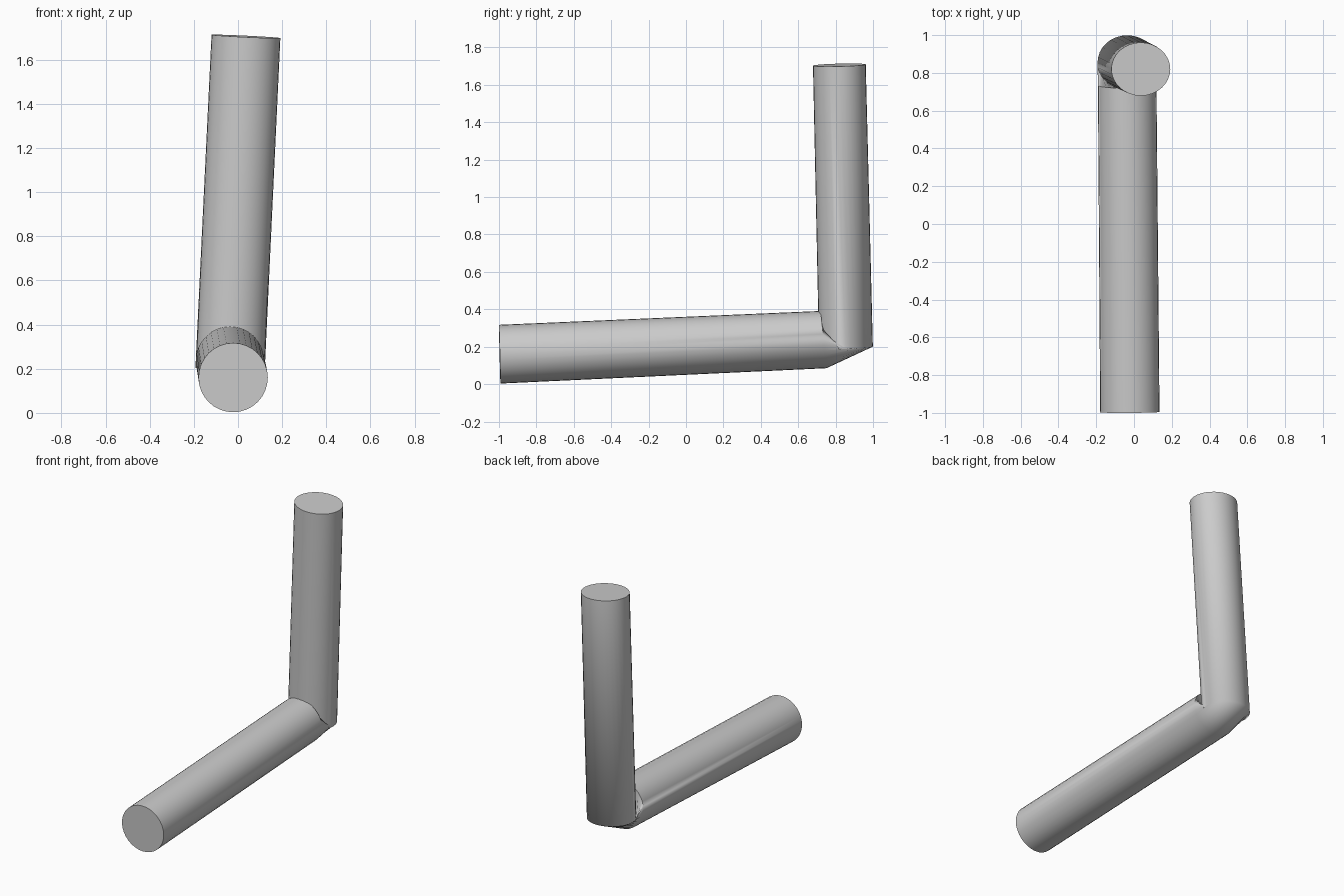
import bpy, bmesh
from math import sin, cos, pi, radians
from mathutils import Vector

if "Cube" in bpy.data.objects:
    bpy.data.objects.remove(bpy.data.objects["Cube"])

SIDES = 32

# Cross-sections along the bent rod: centre, sideways half-axis, up/forward half-axis
sections = [
    ((-0.022, -0.996, 0.160), (0.157, 0.001, 0.0), (0.0, -0.004, 0.157)),   # front end
    ((-0.036, 0.735, 0.238), (0.155, 0.001, 0.0), (0.0, -0.016, 0.153)),    # end of level arm
    ((-0.036, 0.855, 0.197), (0.157, 0.0, -0.0075), (0.0, -0.144, -0.0035)),  # foot of upright
    ((0.036, 0.820, 1.706), (0.156, 0.0, -0.0075), (0.0, -0.141, -0.0035)),   # top end
]

bm = bmesh.new()
rings = []
for centre, u, v in sections:
    c, u, v = Vector(centre), Vector(u), Vector(v)
    rings.append([bm.verts.new(c + u * cos(2 * pi * i / SIDES) + v * sin(2 * pi * i / SIDES))
                  for i in range(SIDES)])

# Tube walls, including the creased elbow
for a, b in zip(rings, rings[1:]):
    for i in range(SIDES):
        j = (i + 1) % SIDES
        bm.faces.new((a[i], a[j], b[j], b[i]))

# Flat end caps
bm.faces.new(rings[0][::-1])
bm.faces.new(rings[-1])
bmesh.ops.recalc_face_normals(bm, faces=bm.faces)

mesh = bpy.data.meshes.new("bent_rod")
bm.to_mesh(mesh)
bm.free()
rod = bpy.data.objects.new("bent_rod", mesh)
bpy.context.collection.objects.link(rod)

# Smooth walls with crisp cap edges
bpy.context.view_layer.objects.active = rod
rod.select_set(True)
bpy.ops.object.shade_smooth_by_angle(angle=radians(75))
